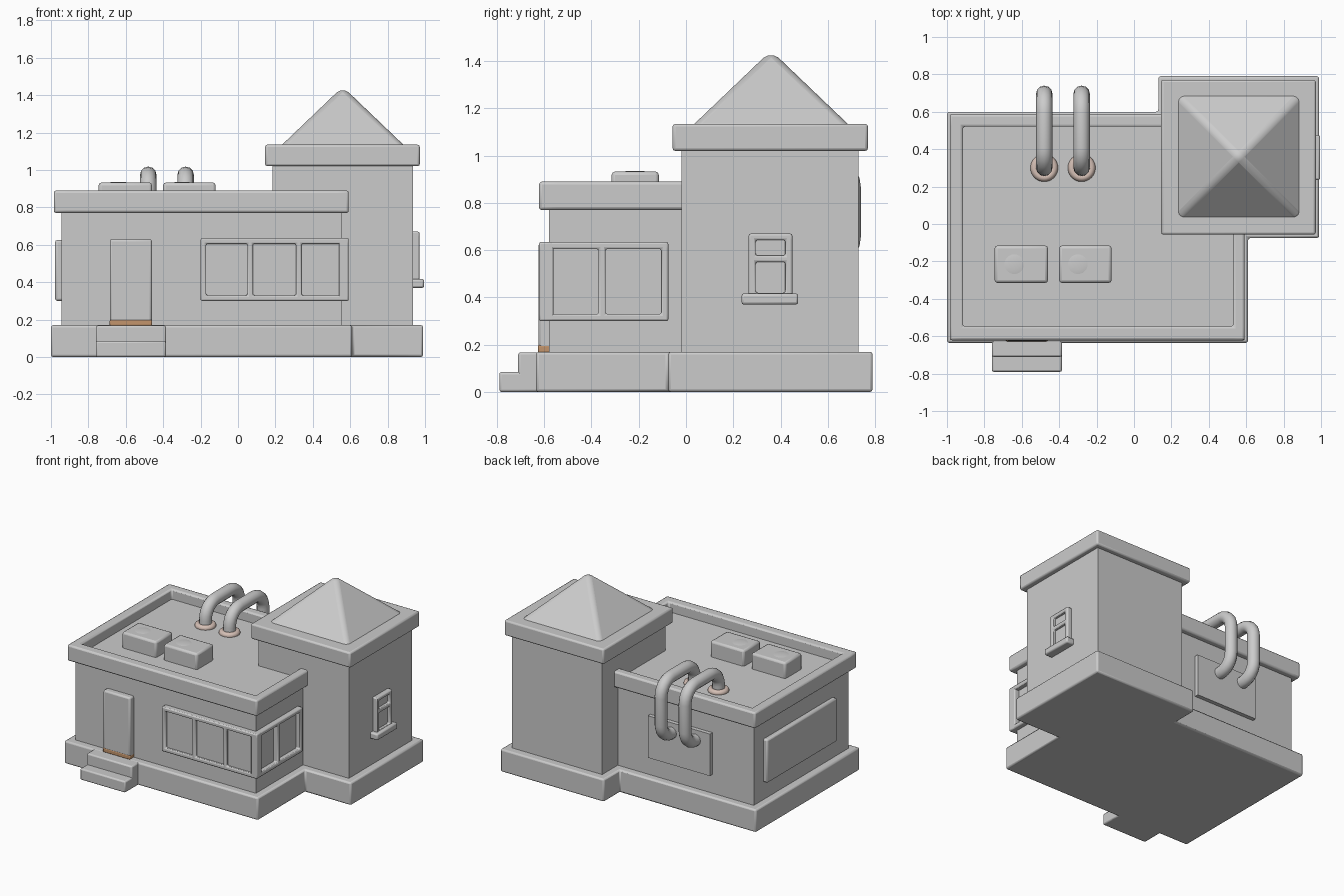
import bpy, bmesh, math
from mathutils import Vector

if "Cube" in bpy.data.objects:
    bpy.data.objects.remove(bpy.data.objects["Cube"])


def finish(name, bm, bevel=0.01, color=None, segs=2):
    bmesh.ops.recalc_face_normals(bm, faces=bm.faces[:])
    me = bpy.data.meshes.new(name)
    bm.to_mesh(me)
    bm.free()
    ob = bpy.data.objects.new(name, me)
    bpy.context.collection.objects.link(ob)
    if color:
        mat = bpy.data.materials.new(name + "_color")
        mat.diffuse_color = color
        mat.use_nodes = True
        mat.node_tree.nodes["Principled BSDF"].inputs["Base Color"].default_value = mat.diffuse_color
        me.materials.append(mat)
    bpy.context.view_layer.objects.active = ob
    for o in bpy.context.selected_objects:
        o.select_set(False)
    ob.select_set(True)
    bpy.ops.object.shade_smooth_by_angle(angle=math.radians(35))
    if bevel:
        mod = ob.modifiers.new("bevel", 'BEVEL')
        mod.width, mod.segments = bevel, segs
        mod.limit_method, mod.angle_limit = 'ANGLE', math.radians(35)
    return ob


def extrude_faces(bm, vec):
    ret = bmesh.ops.extrude_face_region(bm, geom=bm.faces[:])
    verts = [g for g in ret["geom"] if isinstance(g, bmesh.types.BMVert)]
    bmesh.ops.translate(bm, verts=verts, vec=vec)


def box(name, x, y, z, bevel=0.01, color=None):
    bm = bmesh.new()
    bmesh.ops.create_cube(bm, size=1)
    for v in bm.verts:
        v.co = [(a + b) / 2 + c * (b - a) for (a, b), c in zip((x, y, z), v.co)]
    return finish(name, bm, bevel, color)


def frame(name, us, vs, w0, w1, axis, bevel=0.008):
    """Slab on a grid of lines; cells with odd column and odd row are openings."""
    put = {'x': lambda u, v: (w0, u, v), 'y': lambda u, v: (u, w0, v),
           'z': lambda u, v: (u, v, w0)}[axis]
    bm = bmesh.new()
    g = [[bm.verts.new(put(u, v)) for v in vs] for u in us]
    for i in range(len(us) - 1):
        for j in range(len(vs) - 1):
            if not (i % 2 and j % 2):
                bm.faces.new((g[i][j], g[i + 1][j], g[i + 1][j + 1], g[i][j + 1]))
    extrude_faces(bm, Vector([(w1 - w0) * (axis == a) for a in 'xyz']))
    return finish(name, bm, bevel)


# Foundation: stepped outline extruded upward
outline = [(-1, -.635), (.61, -.635), (.61, -.075), (.99, -.075),
           (.99, .79), (.13, .79), (.13, .60), (-1, .60)]
bm = bmesh.new()
bm.faces.new([bm.verts.new((x, y, 0)) for x, y in outline])
extrude_faces(bm, Vector((0, 0, .17)))
finish("foundation", bm, .012)

# Entrance steps
box("lower_step", (-.76, -.385), (-.79, -.6), (0, .085))
box("upper_step", (-.76, -.385), (-.71, -.6), (0, .168))

# Main hall, roof deck and parapet
box("main_walls", (-.945, .555), (-.58, .545), (.15, .79), 0)
box("roof_deck", (-.93, .55), (-.56, .53), (.78, .815), 0)
frame("roof_parapet", [-.985, -.915, .53, .592], [-.622, -.547, .52, .587],
      .77, .89, 'z', .012)

# Tower with cornice and pyramid roof
box("tower_walls", (.185, .935), (-.02, .73), (.15, 1.05), 0)
box("tower_cornice", (.145, .972), (-.057, .77), (1.02, 1.135), .012)
bm = bmesh.new()
apex = bm.verts.new((.56, .36, 1.445))
base = [bm.verts.new((.56 + .34 * a, .36 + .34 * b, 1.12))
        for a, b in ((-1, -1), (1, -1), (1, 1), (-1, 1))]
bm.faces.new(base)
for i in range(4):
    bm.faces.new((base[i], base[(i + 1) % 4], apex))
finish("tower_roof", bm, .025, segs=3)

# Door with rusty foot
box("door", (-.685, -.46), (-.625, -.56), (.165, .63), .012)
box("door_rust", (-.686, -.459), (-.627, -.57), (.165, .20), .008, (.55, .3, .15, 1))

# Wraparound corner window
rows = [.30, .33, .605, .635]
frame("front_window_frame", [-.20, -.17, .05, .08, .31, .34, .562, .592],
      rows, -.622, -.56, 'y')
frame("side_window_frame", [-.622, -.592, -.37, -.34, -.105, -.075],
      rows, .54, .592, 'x')
box("front_window_glass", (-.19, .575), (-.602, -.56), (.31, .625), 0)
box("side_window_glass", (-.60, -.085), (.54, .575), (.31, .625), 0)

# Blank panel on the left wall
box("left_wall_panel", (-.978, -.93), (-.40, .43), (.30, .625), .012)

# Tower window with sill
frame("tower_window_frame", [.265, .295, .42, .45],
      [.40, .42, .55, .578, .643, .67], .92, .97, 'x')
box("tower_window_glass", (.92, .947), (.28, .435), (.41, .66), 0)
box("tower_window_sill", (.92, .995), (.235, .475), (.37, .417))

# Rooftop vent boxes with slightly domed covers
for i, (x0, x1, fx) in enumerate(((-.745, -.46, -.64), (-.40, -.12, -.30))):
    box(f"roof_vent_{i}", (x0, x1), (-.315, -.115), (.80, .933), .015)
    bm = bmesh.new()
    bmesh.ops.create_uvsphere(bm, u_segments=24, v_segments=8, radius=.075)
    for v in bm.verts:
        v.co = (v.co.x + fx, v.co.y - .215, v.co.z * .15 + .925)
    finish(f"vent_cover_{i}", bm, 0)


# Pipes arching over the back parapet, with collars
def pipe_path():
    r, top, back, low = .11, .974, .696, .55
    pts = [(.30, .80)]
    bends = [(.30 + r, top - r, 180), (back - r, top - r, 90), (back - r, low + r, 0)]
    for cy, cz, start in bends:
        for k in range(7):
            a = math.radians(start - 15 * k)
            pts.append((cy + r * math.cos(a), cz + r * math.sin(a)))
    return pts + [(.53, low)]


for i, x in enumerate((-.48, -.28)):
    cu = bpy.data.curves.new(f"pipe_{i}", 'CURVE')
    cu.dimensions = '3D'
    cu.bevel_depth, cu.bevel_resolution = .044, 4
    pts = pipe_path()
    sp = cu.splines.new('POLY')
    sp.points.add(len(pts) - 1)
    for p, (y, z) in zip(sp.points, pts):
        p.co = (x, y, z, 1)
    sp.use_smooth = True
    bpy.context.collection.objects.link(bpy.data.objects.new(f"pipe_{i}", cu))
    for part, loc, rot in (("roof", (x, .30, .82), 0), ("wall", (x, .55, .55), math.pi / 2)):
        bpy.ops.mesh.primitive_torus_add(location=loc, rotation=(rot, 0, 0),
                                         major_radius=.052, minor_radius=.022,
                                         major_segments=32, minor_segments=10)
        ob = bpy.context.object
        ob.name = f"{part}_pipe_collar_{i}"
        bpy.ops.object.shade_smooth()
        mat = bpy.data.materials.get("collar") or bpy.data.materials.new("collar")
        mat.diffuse_color = (.66, .52, .46, 1)
        mat.use_nodes = True
        mat.node_tree.nodes["Principled BSDF"].inputs["Base Color"].default_value = mat.diffuse_color
        ob.data.materials.append(mat)
